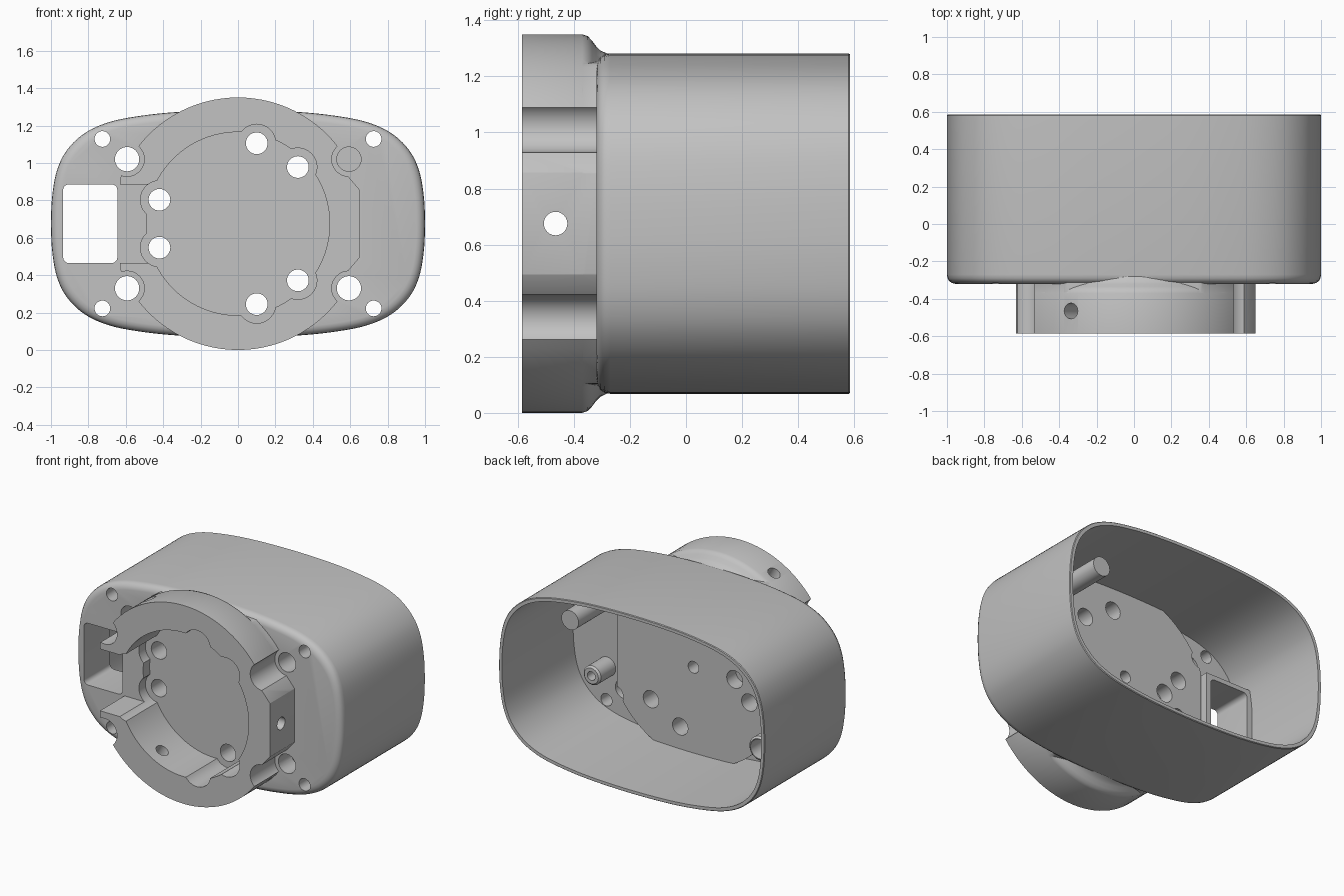
import bpy, bmesh, math
from mathutils import Matrix, Vector

if "Cube" in bpy.data.objects:
    bpy.data.objects.remove(bpy.data.objects["Cube"], do_unlink=True)

CZ = 0.675  # height of the centre axis

grey = bpy.data.materials.new("light_grey")
grey.use_nodes = True
grey.diffuse_color = (0.54, 0.54, 0.54, 1)
grey.node_tree.nodes["Principled BSDF"].inputs["Base Color"].default_value = (0.54, 0.54, 0.54, 1)


def finish(name, bm):
    bmesh.ops.recalc_face_normals(bm, faces=bm.faces)
    mesh = bpy.data.meshes.new(name)
    bm.to_mesh(mesh)
    bm.free()
    mesh.materials.append(grey)
    ob = bpy.data.objects.new(name, mesh)
    bpy.context.collection.objects.link(ob)
    return ob


def loft(name, loops):
    """Skin a list of equal-length closed loops and cap both ends."""
    bm = bmesh.new()
    rings = [[bm.verts.new(p) for p in loop] for loop in loops]
    n = len(rings[0])
    for a, b in zip(rings, rings[1:]):
        for i in range(n):
            bm.faces.new((a[i], a[(i + 1) % n], b[(i + 1) % n], b[i]))
    bm.faces.new(rings[0])
    bm.faces.new(rings[-1][::-1])
    return finish(name, bm)


def lathe(name, profile, x=0, z=CZ, n=48):
    """Solid of revolution about the y direction from (y, radius) pairs."""
    return loft(name, [[(x + r * math.cos(2 * math.pi * i / n), y,
                         z + r * math.sin(2 * math.pi * i / n)) for i in range(n)]
                       for y, r in profile])


def rod(x, z, r, y0, y1, n=32):
    return lathe("rod", [(y0, r), (y1, r)], x, z, n)


def box(x0, x1, y0, y1, z0, z1, corner=0.0):
    """Block with optionally rounded corners along y."""
    bm = bmesh.new()
    bmesh.ops.create_cube(bm, size=1)
    for v in bm.verts:
        v.co = Vector((x1 if v.co.x > 0 else x0, y1 if v.co.y > 0 else y0, z1 if v.co.z > 0 else z0))
    if corner:
        edges = [e for e in bm.edges if abs(e.verts[0].co.y - e.verts[1].co.y) > 1e-4]
        bmesh.ops.bevel(bm, geom=edges, offset=corner, segments=5, profile=0.5, affect='EDGES')
    return finish("block", bm)


def combine(target, tool, op='DIFFERENCE'):
    """Apply a boolean and throw the tool away."""
    mod = target.modifiers.new("bool", 'BOOLEAN')
    mod.operation, mod.solver, mod.object = op, 'EXACT', tool
    deps = bpy.context.evaluated_depsgraph_get()
    mesh = bpy.data.meshes.new_from_object(target.evaluated_get(deps))
    target.modifiers.clear()
    target.data = mesh
    bpy.data.objects.remove(tool, do_unlink=True)


# Rounded body outline: one quarter, mirrored and smoothed
quarter = [(1, 0), (.993, .15), (.968, .285), (.915, .393), (.82, .484),
           (.69, .543), (.52, .577), (.3, .599), (0, .607)]
pts = quarter + [(-x, z) for x, z in quarter[-2::-1]]
pts += [(x, -z) for x, z in pts[-2:0:-1]]
outline = []
for i in range(len(pts)):
    p0, p1, p2, p3 = (Vector(pts[(i + k) % len(pts)]) for k in (-1, 0, 1, 2))
    for s in range(5):
        t = s / 5
        outline.append(0.5 * (2 * p1 + (p2 - p0) * t + (2 * p0 - 5 * p1 + 4 * p2 - p3) * t * t
                              + (3 * p1 - p0 - 3 * p2 + p3) * t ** 3))


def section(y, inset):
    return [(p.x * (1 - inset), y, CZ + p.y * (1 - inset / 0.607)) for p in outline]


# Shell: rounded front edge, thin wall, open back
housing = loft("housing", [section(y, i) for y, i in (
    (-.32, .045), (-.316, .028), (-.305, .012), (-.29, .003), (-.27, 0), (.58, 0), (.585, .004))])
combine(housing, loft("cavity", [section(-.18, .024), section(.7, .024)]))

# Raised round floor inside the shell, flattened at the sides
floor = rod(0, CZ, .65, -.25, -.08, 96)
combine(floor, loft("trim", [section(-.3, .012), section(.1, .012)]), 'INTERSECT')
combine(floor, box(-.6, .575, -.4, .2, -.1, 1.5), 'INTERSECT')
combine(housing, floor, 'UNION')

# Mounting ring: straight inside the body outline, blended down where it overhangs
ring = lathe("ring", [(-.585, .675), (-.37, .675), (-.35, .668), (-.335, .652), (-.32, .632),
                      (-.305, .617), (-.285, .608), (-.26, .595)], n=96)
straight = rod(0, CZ, .674, -.5, -.27, 96)
combine(straight, loft("trim", [section(-.6, .025), section(-.1, .025)]), 'INTERSECT')
combine(ring, straight, 'UNION')
combine(ring, box(.65, 1, -.7, -.315, 0, 1.4))
combine(ring, box(-1, -.63, -.7, -.315, 0, 1.4))
combine(ring, box(-1, -.43, -.7, -.315, .465, .885, .02))
corner_holes = [(sx * .593, CZ + sz * .345) for sx in (-1, 1) for sz in (-1, 1)]
for x, z in corner_holes:
    combine(ring, rod(x, z, .092, -.7, -.315))
# Sloped corners on the closed side
for s in (-1, 1):
    corner = [(.66, CZ + s * .17), (.57, CZ + s * .275), (.7, CZ + s * .30)]
    combine(ring, loft("wedge", [[(x, y, z) for x, z in corner] for y in (-.7, -.315)]))
combine(housing, ring, 'UNION')

# Standing bosses inside the shell
for x, z, r, y in ((.72, .45, .065, -.01), (.593, 1.02, .082, .06), (-.593, .33, .082, .06)):
    combine(housing, lathe("boss", [(-.22, r), (y - .012, r), (y, r - .012)], x, z, 32), 'UNION')
combine(housing, rod(.72, .45, .03, -.12, .3))

# Short duct behind the window
combine(housing, box(-.972, -.612, -.25, -.04, .435, .915), 'UNION')

# Pocket with a scallop around each floor hole
floor_holes = [(x, CZ + s * dz) for x, dz in ((.1, .43), (.32, .303), (-.42, .128)) for s in (-1, 1)]
combine(housing, rod(0, CZ, .49, -.7, -.25, 96))
for x, z in floor_holes:
    combine(housing, rod(x, z, .102, -.7, -.25))

# Through holes
for x, z in floor_holes:
    combine(housing, rod(x, z, .058, -.5, .4))
for x, z in corner_holes:
    combine(housing, rod(x, z, .065, -.5, .4))
for sx in (-1, 1):
    for sz in (-1, 1):
        combine(housing, rod(sx * .725, CZ + sz * .453, .042, -.5, .4))

# Blind holes in the back of the round floor
combine(housing, rod(0, CZ, .04, -.18, .2))
combine(housing, rod(-.31, CZ, .06, -.18, .2))

# Rectangular window
combine(housing, box(-.935, -.645, -.5, .3, .465, .885, .03))

# Three radial pin holes through the ring
for k in range(3):
    pin = rod(0, 0, .042, -.2, .2, 24)
    a = k * 2 * math.pi / 3
    pin.data.transform(Matrix.Translation((.58 * math.cos(a), -.465, CZ + .58 * math.sin(a)))
                       @ Matrix.Rotation(-a, 4, 'Y') @ Matrix.Rotation(math.pi / 2, 4, 'Z'))
    combine(housing, pin)

# Smooth shading with crisp edges
for o in bpy.context.selected_objects:
    o.select_set(False)
housing.select_set(True)
bpy.context.view_layer.objects.active = housing
bpy.ops.object.shade_smooth_by_angle(angle=math.radians(30))
